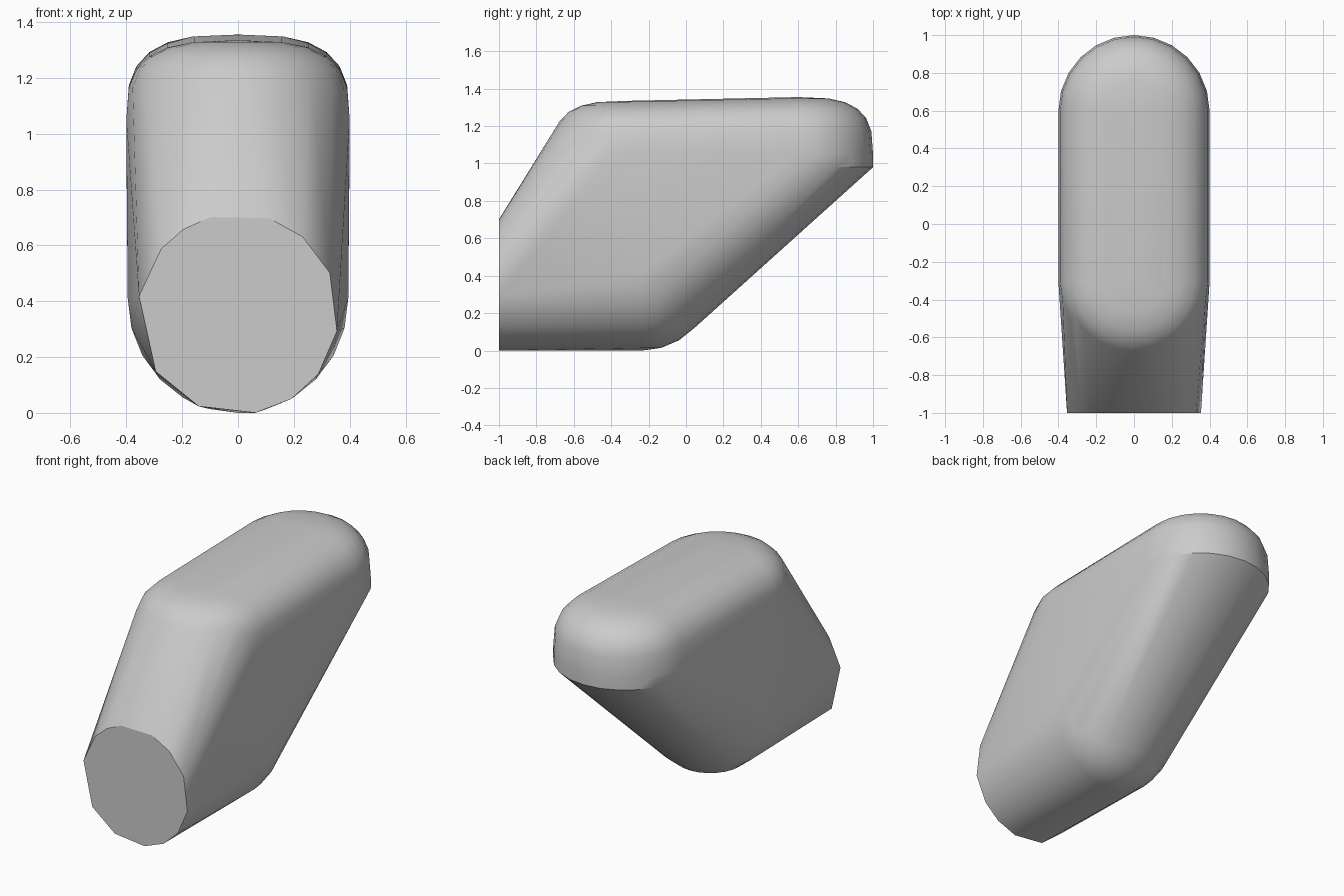
import bpy, bmesh, math

cube = bpy.data.objects.get("Cube")
if cube:
    bpy.data.objects.remove(cube)

# One flat grey for the whole body
GREY = (0.6, 0.6, 0.6, 1)
mat = bpy.data.materials.new("plain grey")
mat.use_nodes = True
mat.diffuse_color = GREY
mat.node_tree.nodes["Principled BSDF"].inputs["Base Color"].default_value = GREY

SEGMENTS = 24
bm = bmesh.new()


def add_ring(y, z, radius):
    """Horizontal ring of points around (0, y, z)."""
    for i in range(SEGMENTS):
        a = math.tau * i / SEGMENTS
        bm.verts.new((radius * math.cos(a), y + radius * math.sin(a), z))


def add_dome(y, z, radius, height, power, steps=6):
    """Rounded dome; negative height points downwards."""
    for i in range(steps):
        t = math.pi / 2 * i / steps
        r = radius * math.cos(t) ** (2 / power)
        add_ring(y, z + height * math.sin(t) ** (2 / power), r)
    bm.verts.new((0, y, z + height))


# Flat front end, a slightly irregular disc
for deg in (106, 72, 50, 24, -10, -37, -58, -80, -113, -145, 170, 140, 123):
    a = math.radians(deg)
    bm.verts.new((0.36 * math.cos(a), -1, 0.355 + 0.36 * math.sin(a)))

# Upper back dome with its sharp lower rim
add_ring(0.6, 0.98, 0.4)
add_dome(0.6, 1.05, 0.4, 0.305, 3)
# Upper front shoulder
add_dome(-0.31, 1.05, 0.4, 0.285, 3)
# Rounded lower bend
add_dome(-0.235, 0.41, 0.395, -0.41, 2)

# Stretch one skin over all the rounded corners
hull = bmesh.ops.convex_hull(bm, input=bm.verts[:])
loose = {v for v in hull["geom_interior"] + hull["geom_unused"]
         if isinstance(v, bmesh.types.BMVert)}
bmesh.ops.delete(bm, geom=list(loose), context="VERTS")
bmesh.ops.dissolve_limit(bm, angle_limit=math.radians(1),
                         verts=bm.verts[:], edges=bm.edges[:])
bmesh.ops.recalc_face_normals(bm, faces=bm.faces[:])

mesh = bpy.data.meshes.new("body")
bm.to_mesh(mesh)
bm.free()
mesh.materials.append(mat)
body = bpy.data.objects.new("body", mesh)
bpy.context.collection.objects.link(body)

# Smooth the curves, keep the front end and the rim crisp
bpy.ops.object.select_all(action="DESELECT")
body.select_set(True)
bpy.context.view_layer.objects.active = body
bpy.ops.object.shade_smooth_by_angle(angle=math.radians(30))
